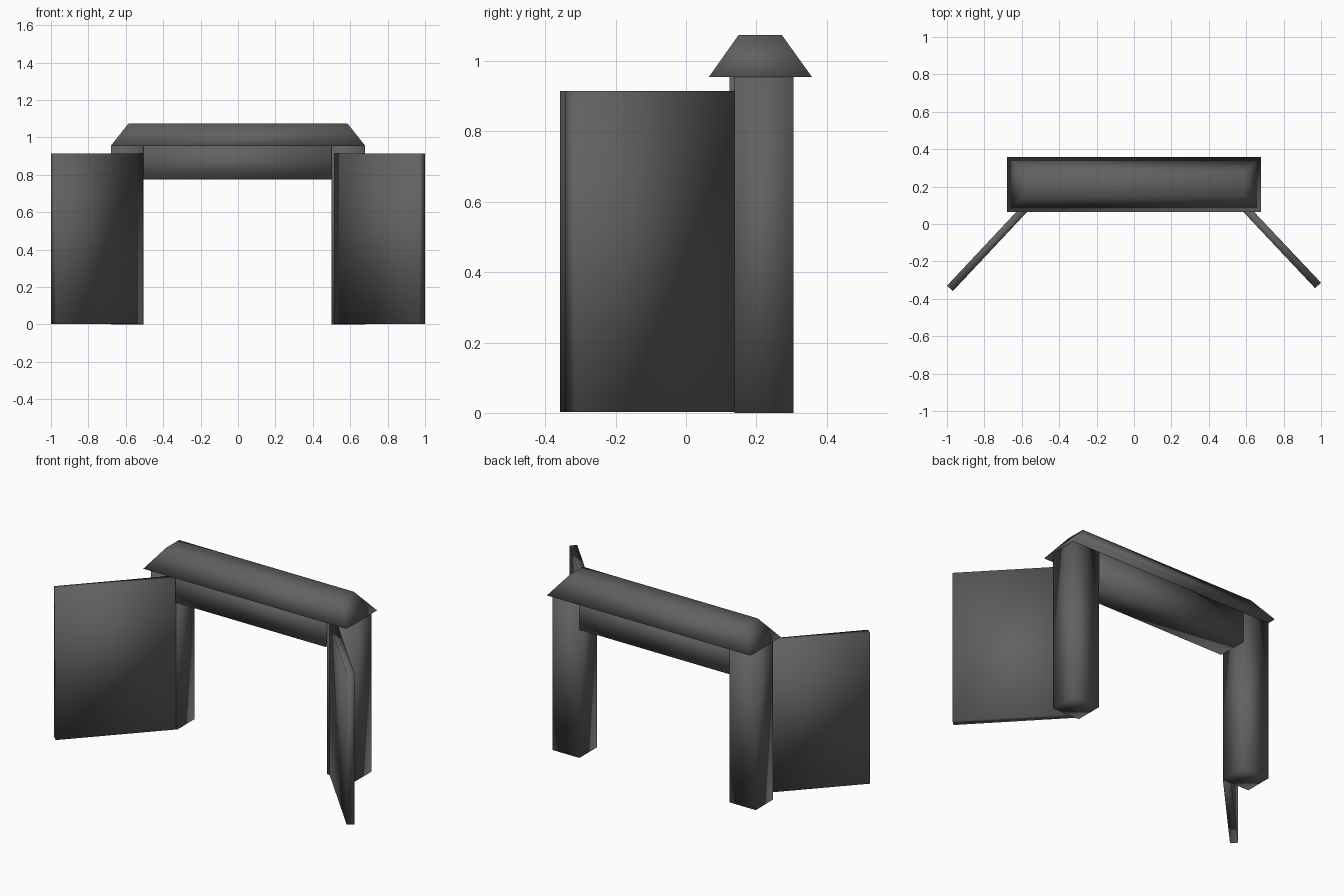
import bpy
import bmesh

cube = bpy.data.objects.get("Cube")
if cube:
    bpy.data.objects.remove(cube, do_unlink=True)

# Single dark grey material
grey = bpy.data.materials.new("dark_grey")
grey.use_nodes = True
colour = (0.12, 0.12, 0.12, 1.0)
grey.diffuse_color = colour
bsdf = grey.node_tree.nodes["Principled BSDF"]
bsdf.inputs["Base Color"].default_value = colour
bsdf.inputs["Roughness"].default_value = 0.8


def prism(name, bottom, z0, z1, top=None):
    """Solid between a bottom outline and a top outline, softly shaded."""
    bm = bmesh.new()
    low = [bm.verts.new((x, y, z0)) for x, y in bottom]
    high = [bm.verts.new((x, y, z1)) for x, y in (top or bottom)]
    bm.faces.new(low[::-1])
    bm.faces.new(high)
    n = len(low)
    for i in range(n):
        j = (i + 1) % n
        bm.faces.new((low[i], low[j], high[j], high[i]))
    bmesh.ops.recalc_face_normals(bm, faces=bm.faces)
    for face in bm.faces:
        face.smooth = True
    mesh = bpy.data.meshes.new(name)
    bm.to_mesh(mesh)
    bm.free()
    mesh.materials.append(grey)
    obj = bpy.data.objects.new(name, mesh)
    bpy.context.collection.objects.link(obj)
    return obj


def rect(x0, x1, y0, y1):
    return [(x0, y0), (x1, y0), (x1, y1), (x0, y1)]


# Two square posts
prism("left_post", rect(0.50, 0.68, 0.138, 0.305), 0.0, 0.955)
prism("right_post", rect(-0.68, -0.505, 0.138, 0.305), 0.0, 0.955)

# Lintel beam between the posts
prism("lintel_beam", rect(-0.505, 0.50, 0.123, 0.305), 0.775, 0.955)

# Hipped roof cap with a flat top
prism("roof_cap", rect(-0.68, 0.68, 0.065, 0.358), 0.955, 1.075,
      rect(-0.585, 0.585, 0.15, 0.272))

# Gate leaves standing open at an angle
prism("left_gate_leaf",
      [(0.968, -0.343), (1.0, -0.314), (0.548, 0.164), (0.516, 0.137)],
      0.003, 0.915)
prism("right_gate_leaf",
      [(-0.968, -0.358), (-1.0, -0.330), (-0.540, 0.160), (-0.507, 0.133)],
      0.003, 0.915)
